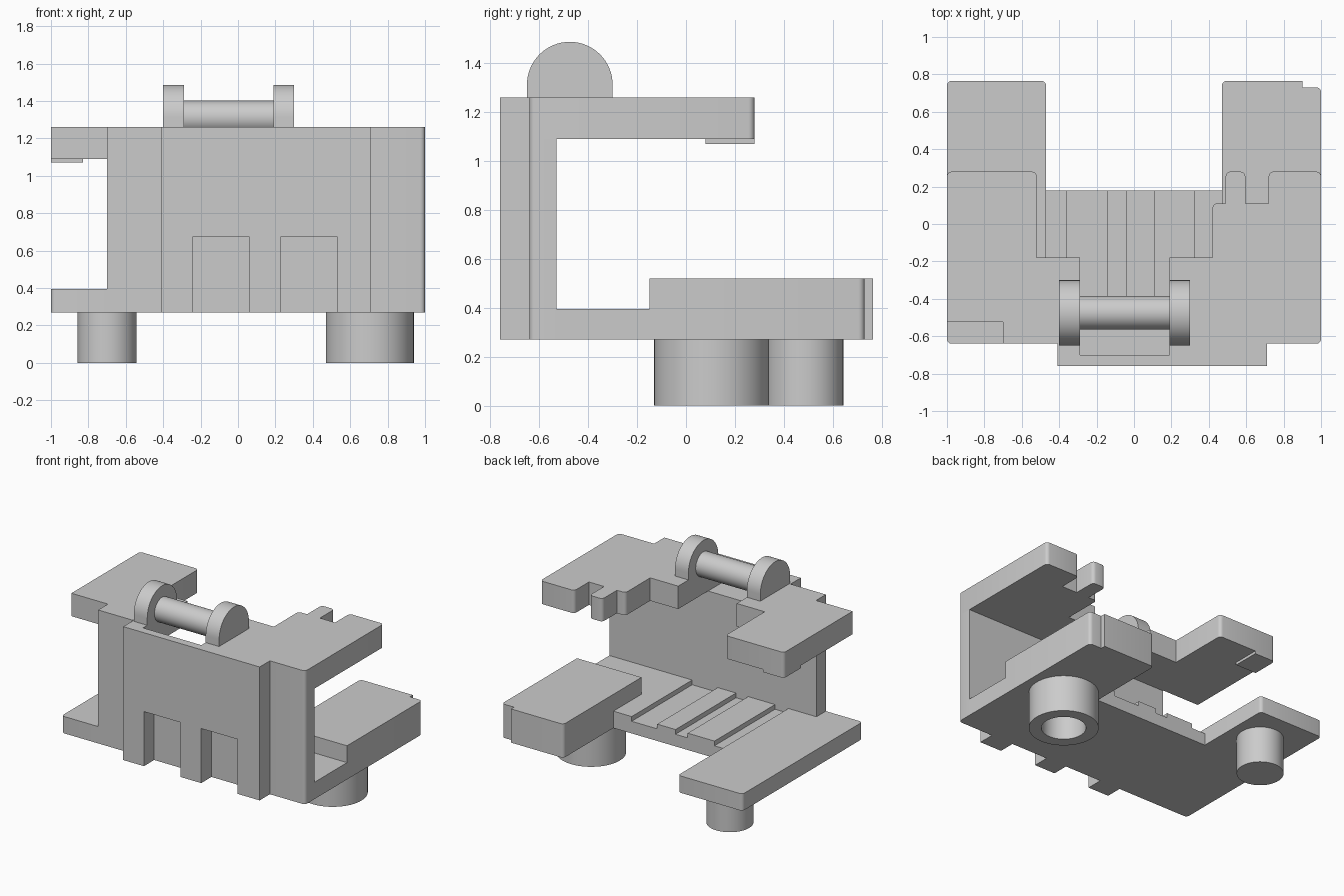
import bpy, bmesh, math

if "Cube" in bpy.data.objects:
    bpy.data.objects.remove(bpy.data.objects["Cube"])

grey = bpy.data.materials.new("plain_grey")
grey.use_nodes = True
COLOUR = (0.6, 0.6, 0.6, 1)
grey.diffuse_color = COLOUR
grey.node_tree.nodes["Principled BSDF"].inputs["Base Color"].default_value = COLOUR


def smooth(ob):
    bpy.ops.object.select_all(action='DESELECT')
    ob.select_set(True)
    bpy.context.view_layer.objects.active = ob
    bpy.ops.object.shade_smooth_by_angle(angle=math.radians(35))


def solid(name, outline, offset, rounded=()):
    """Sweep a closed outline along offset, rounding the listed corners."""
    bm = bmesh.new()
    start = [bm.verts.new(p) for p in outline]
    end = [bm.verts.new([a + b for a, b in zip(p, offset)]) for p in outline]
    bm.faces.new(start)
    bm.faces.new(end)
    for i in range(len(outline)):
        j = (i + 1) % len(outline)
        bm.faces.new((start[i], start[j], end[j], end[i]))
    edges = [bm.edges.get((start[i], end[i])) for i in rounded]
    if edges:
        bmesh.ops.bevel(bm, geom=edges, offset=0.025, segments=4,
                        profile=0.5, affect='EDGES')
    bmesh.ops.recalc_face_normals(bm, faces=bm.faces)
    mesh = bpy.data.meshes.new(name)
    bm.to_mesh(mesh)
    bm.free()
    mesh.materials.append(grey)
    ob = bpy.data.objects.new(name, mesh)
    bpy.context.collection.objects.link(ob)
    smooth(ob)


def slab(name, plan, z0, z1, rounded=()):
    solid(name, [(x, y, z0) for x, y in plan], (0, 0, z1 - z0), rounded)


def cylinder(name, radius, depth, location, rotation=(0, 0, 0)):
    bpy.ops.mesh.primitive_cylinder_add(vertices=64, radius=radius, depth=depth,
                                        location=location, rotation=rotation)
    ob = bpy.context.object
    ob.name = name
    ob.data.materials.append(grey)
    smooth(ob)
    return ob


BASE, CHANNEL, FLOOR, ROOF, TOP = .27, .36, .395, 1.09, 1.26
PANEL, FRONT, INNER = -.76, -.64, -.53

# Grooved centre floor, swept front to back
profile = [(-.47, BASE), (-.47, CHANNEL)]
for x0, x1 in ((-.36, -.14), (-.04, .11), (.32, .47)):
    profile += [(x0, CHANNEL), (x0, FLOOR), (x1, FLOOR), (x1, CHANNEL)]
profile[-1] = (.47, BASE)
solid("grooved_floor", [(x, INNER, z) for x, z in profile], (0, .18 - INNER, 0))

# Thin leg, floor beside the wall, and thick notched leg
slab("thin_leg", [(-1, FRONT), (-.7, FRONT), (-.7, INNER), (-.47, INNER),
                  (-.47, .765), (-1, .765)], BASE, FLOOR, (0, 4, 5))
slab("side_floor", [(.47, INNER), (1, INNER), (1, -.15), (.47, -.15)], BASE, FLOOR)
slab("thick_leg", [(.47, -.15), (1, -.15), (1, .73), (.9, .73),
                   (.9, .765), (.47, .765)], BASE, .52, (2, 5))

# Wall with raised panel; the lower part has two slots in the panel
wall_left = [(-.7, INNER), (-.7, FRONT), (-.41, FRONT), (-.41, PANEL)]
wall_right = [(.71, PANEL), (.71, FRONT), (1, FRONT), (1, INNER)]
slots = []
for x0, x1 in ((-.24, .06), (.23, .53)):
    slots += [(x0, PANEL), (x0, FRONT), (x1, FRONT), (x1, PANEL)]
lower = wall_left + slots + wall_right
slab("lower_wall", lower, BASE, .675, (len(lower) - 2,))
upper = wall_left + wall_right
slab("upper_wall", upper, .675, ROOF, (len(upper) - 2,))

# Stepped upper plate with prong and a gap beneath the rod
slab("upper_plate", [
    (-1, -.525), (-.7, -.525)] + wall_left[1:] + wall_right[:3] + [
    (1, .28), (.72, .28), (.72, .11), (.595, .11), (.595, .28), (.49, .28),
    (.49, .11), (.42, .11), (.42, -.18), (.19, -.18), (.19, -.70),
    (-.29, -.70), (-.29, -.18), (-.52, -.18), (-.52, .28), (-1, .28)],
    ROOF, TOP, (7, 8, 9, 12, 13, 15, 22, 23))
slab("corner_lip", [(-1, .08), (-.83, .08), (-.83, .28), (-1, .28)],
     1.07, ROOF, (3,))

# Feet: hollow under the thick leg, solid under the thin leg
hollow = cylinder("hollow_foot", .235, .28, (.705, .105, .14))
bore = cylinder("foot_bore", .15, .54, (.705, .105, 0))
bore.hide_render = True
bpy.context.view_layer.objects.active = hollow
cut = hollow.modifiers.new("bore", 'BOOLEAN')
cut.operation, cut.solver, cut.object = 'DIFFERENCE', 'EXACT', bore
bpy.ops.object.modifier_apply(modifier=cut.name)
bpy.data.objects.remove(bore)
smooth(hollow)
cylinder("solid_foot", .158, .28, (-.7, .485, .14))

# Round-topped lugs carrying the rod
AXIS_Y, AXIS_Z, R = -.475, 1.312, .175
arch = [(AXIS_Y + R * math.cos(math.pi * i / 32),
         AXIS_Z + R * math.sin(math.pi * i / 32)) for i in range(33)]
arch += [(AXIS_Y - R, TOP), (AXIS_Y + R, TOP)]
for name, x in (("right_lug", -.4), ("left_lug", .19)):
    solid(name, [(x, y, z) for y, z in arch], (.11, 0, 0))
cylinder("rod", .09, .48, (-.05, AXIS_Y, AXIS_Z), (0, math.pi / 2, 0))
